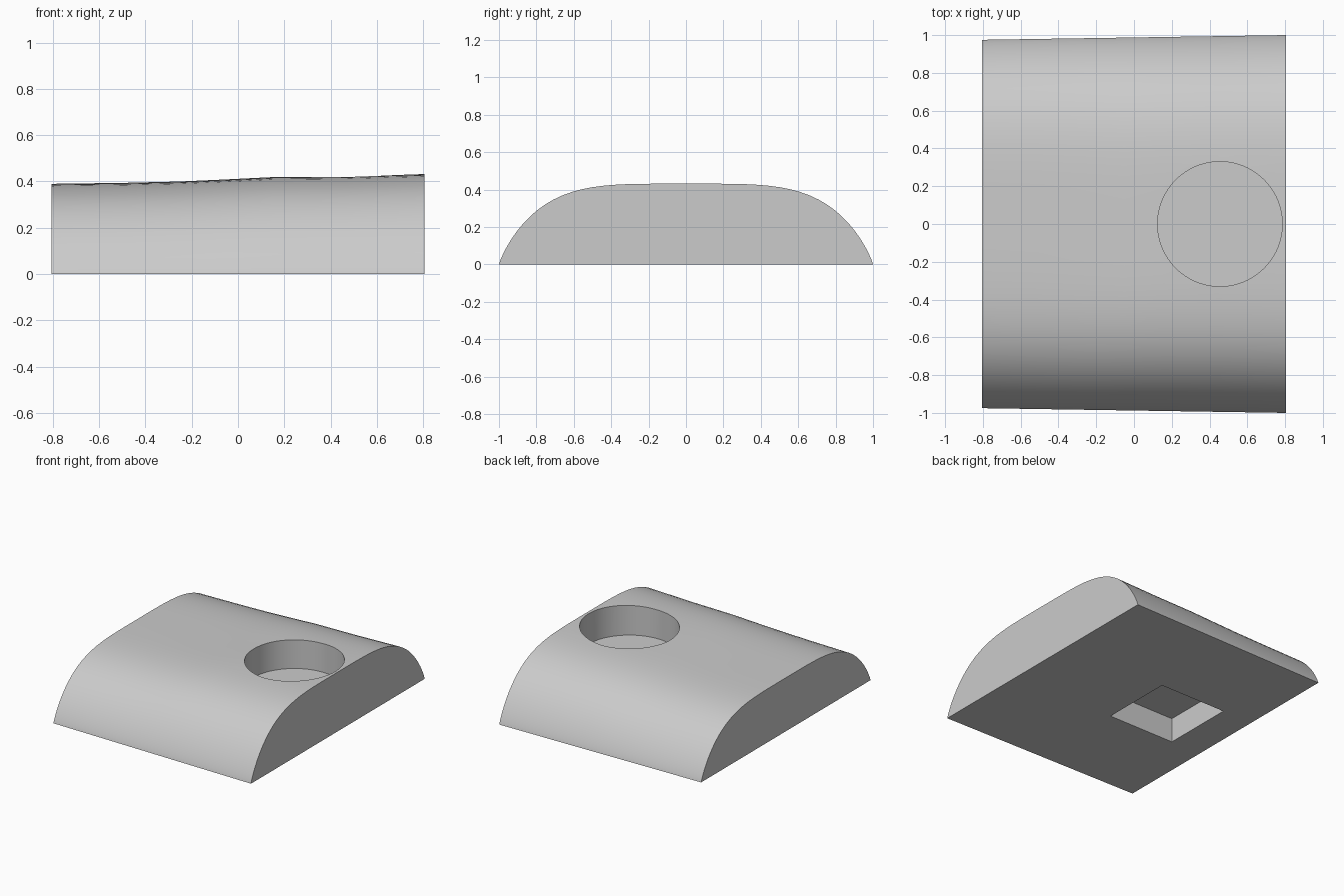
import bpy, bmesh, math

cube = bpy.data.objects.get("Cube")
if cube:
    bpy.data.objects.remove(cube, do_unlink=True)

grey = bpy.data.materials.new("plain_grey")
grey.use_nodes = True
colour = (0.6, 0.6, 0.6, 1)
grey.diffuse_color = colour
grey.node_tree.nodes["Principled BSDF"].inputs["Base Color"].default_value = colour

HALF_X = 0.805
SEGMENTS = 48
# Crown stations along the length: x and crown height
STATIONS = [(-HALF_X, 0.39), (-0.5, 0.394), (-0.25, 0.4), (-0.05, 0.409),
            (0.15, 0.419), (0.45, 0.422), (HALF_X, 0.432)]


def arch(bm, x, height):
    """One domed cross-section, slightly wider towards +x."""
    half_width = 0.9875 + 0.0125 * x / HALF_X
    ring = []
    for i in range(SEGMENTS + 1):
        u = math.sin(math.pi / 2 * (2 * i / SEGMENTS - 1))
        z = height * max(0, 1 - abs(u) ** 4.3) ** 0.85
        ring.append(bm.verts.new((x, u * half_width, z)))
    return ring


# Domed block lofted through the cross-sections
bm = bmesh.new()
rings = [arch(bm, x, h) for x, h in STATIONS]
for a, b in zip(rings, rings[1:]):
    for i in range(SEGMENTS):
        bm.faces.new((a[i], b[i], b[i + 1], a[i + 1]))
bm.faces.new(rings[0])
bm.faces.new(rings[-1])
bm.faces.new([r[0] for r in rings] + [r[-1] for r in reversed(rings)])
bmesh.ops.recalc_face_normals(bm, faces=bm.faces)
mesh = bpy.data.meshes.new("domed_block")
bm.to_mesh(mesh)
bm.free()
block = bpy.data.objects.new("domed_block", mesh)
bpy.context.collection.objects.link(block)
mesh.materials.append(grey)


def cut(cutter, name):
    """Subtract a cutter from the block and remove it."""
    cutter.name = name
    cutter.hide_render = True
    cutter.data.materials.append(grey)
    mod = block.modifiers.new(name, "BOOLEAN")
    mod.operation = "DIFFERENCE"
    mod.solver = "EXACT"
    mod.object = cutter
    bpy.ops.object.select_all(action="DESELECT")
    block.select_set(True)
    bpy.context.view_layer.objects.active = block
    bpy.ops.object.modifier_apply(modifier=name)
    bpy.data.objects.remove(cutter, do_unlink=True)


# Round blind hole in the top
bpy.ops.mesh.primitive_cylinder_add(vertices=96, radius=0.33, depth=0.6,
                                    location=(0.455, 0, 0.21 + 0.3))
cut(bpy.context.object, "round_hole_cutter")

# Square pocket in the underside
bpy.ops.mesh.primitive_cube_add(size=0.54, location=(-0.29, 0, 0.18 - 0.27))
cut(bpy.context.object, "square_pocket_cutter")

block.select_set(True)
bpy.context.view_layer.objects.active = block
bpy.ops.object.shade_smooth_by_angle(angle=math.radians(25))
